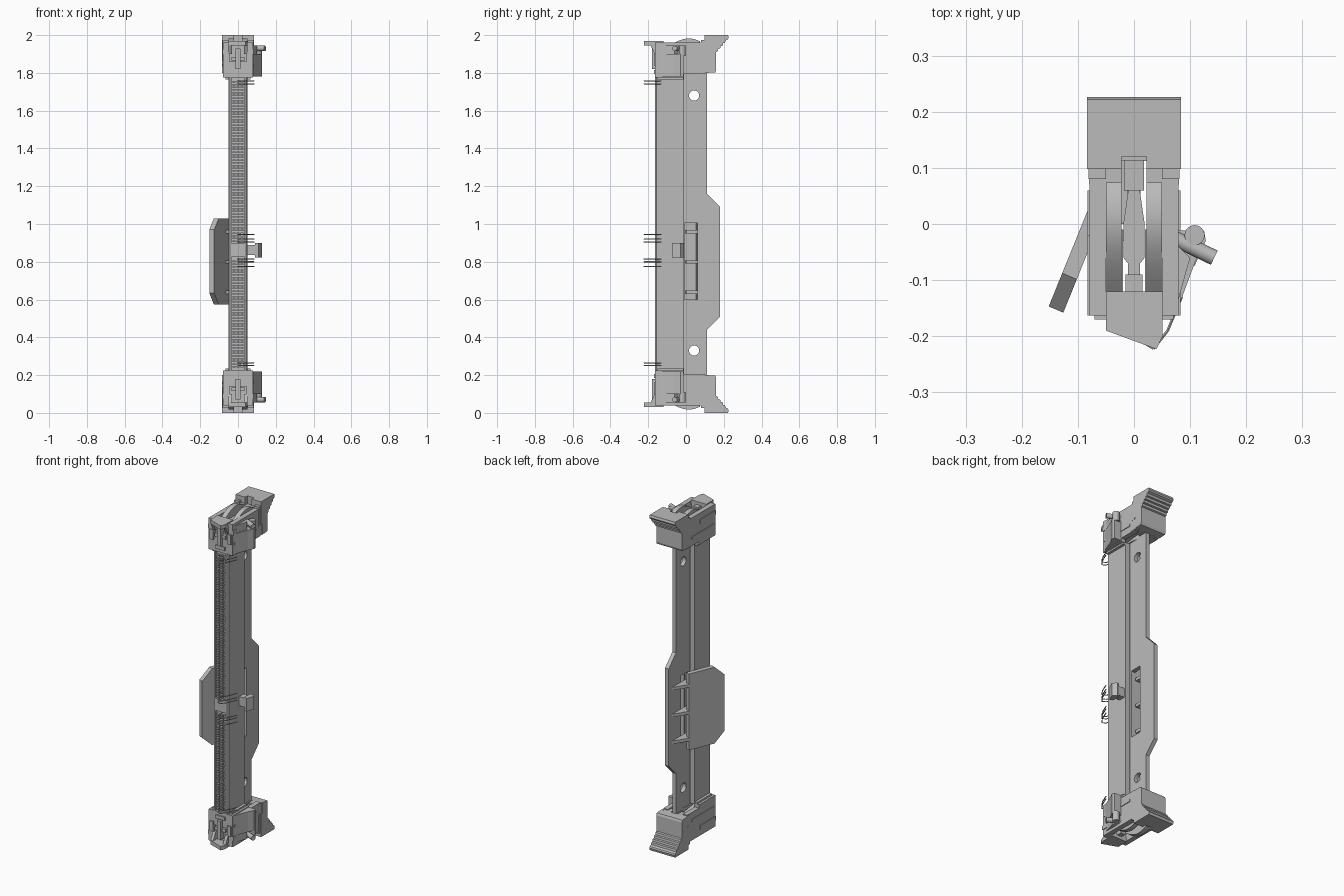
import bpy, bmesh, math
from mathutils import Vector, Matrix

cube = bpy.data.objects.get("Cube")
if cube:
    bpy.data.objects.remove(cube)

grey = bpy.data.materials.new("plain_grey")
grey.use_nodes = True
grey.diffuse_color = (0.5, 0.5, 0.5, 1)
grey.node_tree.nodes["Principled BSDF"].inputs["Base Color"].default_value = (0.5, 0.5, 0.5, 1)


def prism(axis, pts, lo, hi):
    """Extrude a profile: axis z takes (x, y), axis x takes (y, z)."""
    def build(bm):
        def place(p, d):
            return (p[0], p[1], d) if axis == "z" else (d, p[0], p[1])
        a = [bm.verts.new(place(p, lo)) for p in pts]
        b = [bm.verts.new(place(p, hi)) for p in pts]
        bm.faces.new(a)
        bm.faces.new(b[::-1])
        for i in range(len(a)):
            j = (i + 1) % len(a)
            bm.faces.new((a[i], b[i], b[j], a[j]))
    return build


def box(x0, x1, y0, y1, z0, z1):
    return prism("z", [(x0, y0), (x1, y0), (x1, y1), (x0, y1)], z0, z1)


def rod(p0, p1, r, sides=12):
    def build(bm):
        a, b = Vector(p0), Vector(p1)
        turn = (b - a).to_track_quat("Z", "Y").to_matrix().to_4x4()
        bmesh.ops.create_cone(bm, cap_ends=True, segments=sides, radius1=r, radius2=r,
                              depth=(b - a).length, matrix=Matrix.Translation((a + b) / 2) @ turn)
    return build


def part(name, solids, both_ends=False, smooth=False):
    bm = bmesh.new()
    for s in solids:
        s(bm)
    if both_ends:  # repeat upside down at the lower end
        copy = bmesh.ops.duplicate(bm, geom=bm.verts[:] + bm.edges[:] + bm.faces[:])
        for v in copy["geom"]:
            if isinstance(v, bmesh.types.BMVert):
                v.co.z = 2 - v.co.z
    bmesh.ops.recalc_face_normals(bm, faces=bm.faces[:])
    me = bpy.data.meshes.new(name)
    bm.to_mesh(me)
    bm.free()
    me.materials.append(grey)
    ob = bpy.data.objects.new(name, me)
    bpy.context.collection.objects.link(ob)
    if smooth:
        bpy.ops.object.select_all(action="DESELECT")
        ob.select_set(True)
        bpy.context.view_layer.objects.active = ob
        bpy.ops.object.shade_smooth_by_angle(angle=math.radians(35))
    return ob


def cut(ob, solids):
    for i, s in enumerate(solids):
        c = part("cutter", [s])
        m = ob.modifiers.new("cut", "BOOLEAN")
        m.operation, m.solver, m.object = "DIFFERENCE", "EXACT", c
        bpy.context.view_layer.update()
        dg = bpy.context.evaluated_depsgraph_get()
        me = bpy.data.meshes.new_from_object(ob.evaluated_get(dg))
        ob.modifiers.clear()
        ob.data = me
        bpy.data.objects.remove(c)


def both_sides(x0, x1, *rest):
    return [box(x0, x1, *rest), box(-x1, -x0, *rest)]


# Long housing: channel with a grooved front and a slot down the middle
outline = [(-0.05, -0.01), (-0.05, -0.155), (-0.042, -0.165), (-0.034, -0.165), (-0.034, -0.15),
           (0.034, -0.15), (0.034, -0.165), (0.042, -0.165), (0.05, -0.155), (0.05, -0.01),
           (0.02, -0.01), (0.02, -0.12), (-0.02, -0.12), (-0.02, -0.01)]
part("housing", [prism("z", outline, 0.22, 1.78),
                 box(-0.034, 0.034, -0.165, -0.145, 0.825, 0.9)])

# Rows of contacts in the front groove
contacts = []
for z0, z1 in ((0.24, 0.82), (0.905, 1.765)):
    for i in range(int((z1 - z0) / 0.0143)):
        z = z0 + i * 0.0143
        for x in (-0.022, 0, 0.022):
            contacts.append(box(x - 0.008, x + 0.008, -0.163, -0.148, z, z + 0.008))
part("contacts", contacts)

# Hooked pins in small groups
pins = []
path = [(0.0, -0.15), (0.015, -0.21), (0.035, -0.222), (0.06, -0.19), (0.085, -0.13)]
for z in (0.25, 0.265, 0.775, 0.8, 0.815, 0.905, 0.92, 0.945, 1.742, 1.758):
    for a, b in zip(path, path[1:]):
        pins.append(rod((*a, z), (*b, z), 0.0028, 6))
part("hooked_pins", pins)

# Back plate with bulge, screw holes and window
T = 0.012
plate = part("back_plate", [prism("x", [
    (-0.06, 0.2), (0.112, 0.2), (0.112, 0.44), (0.18, 0.51), (0.18, 1.09), (0.112, 1.16),
    (0.112, 1.8), (-0.06, 1.8)], -T, T)])
cut(plate, [rod((-0.1, 0.043, z), (0.1, 0.043, z), 0.027, 24) for z in (0.33, 1.68)]
    + [box(-0.1, 0.1, -0.008, 0.062, 0.6, 1.005)])

# Tilted side wing with clipped outer corners
along, across = Vector((-0.086, -0.212, 0)), Vector((0.026, -0.011, 0))
root = Vector((-0.066, 0.065, 0))


def wing_build(bm):
    shape = [(0, 0.575), (0.72, 0.575), (1, 0.635), (1, 0.97), (0.72, 1.03), (0, 1.03)]
    layers = [[bm.verts.new(root + along * t + off + Vector((0, 0, z))) for t, z in shape]
              for off in (Vector(), across)]
    bm.faces.new(layers[0])
    bm.faces.new(layers[1][::-1])
    for i in range(6):
        j = (i + 1) % 6
        bm.faces.new((layers[0][i], layers[1][i], layers[1][j], layers[0][j]))


part("side_wing", [wing_build])
rib = [(-T, 0.15), (-T, 0.0), (-0.05, 0.0), (-0.09, -0.01), (-0.066, 0.065)]
part("wing_ribs", [prism("z", rib, z, z + 0.018) for z in (0.63, 0.79, 0.95)]
     + [box(-0.05, -T, -0.03, -0.012, 0.6, 1.005)])

# Small clip on the side of the housing
part("side_clip", [box(0.045, 0.095, -0.06, -0.02, 0.835, 0.89),
                   prism("z", [(0.09, -0.065), (0.108, -0.075), (0.127, -0.03), (0.105, -0.01),
                               (0.09, -0.015)], 0.822, 0.9)])

# End frames around both ends of the housing
frame = (both_sides(0.05, 0.079, -0.163, -0.01, 1.775, 1.962)
         + both_sides(0.05, 0.079, -0.012, 0.1, 1.795, 1.962)
         + both_sides(0.022, 0.08, 0.07, 0.114, 1.8, 1.962)
         + [box(-0.052, 0.052, -0.163, -0.125, 1.775, 1.86),
            box(-0.052, 0.052, -0.15, -0.125, 1.85, 1.95)]
         + both_sides(0.05, 0.083, -0.163, -0.02, 1.90, 1.925)
         + both_sides(0.05, 0.083, -0.15, 0.06, 1.835, 1.85))
part("end_frame", frame, True)

# Tapered shoulder between housing and end frame
part("shoulder", both_sides(0.045, 0.066, -0.15, -0.012, 1.765, 1.78), True)

# Slanted front lip and its supports
lip = [(-0.05, -0.16), (-0.05, -0.19), (0.04, -0.223), (0.051, -0.2), (0.051, -0.16)]
part("front_lip", [prism("z", lip, 1.945, 1.968), box(-0.05, 0.052, -0.165, -0.12, 1.945, 1.968)]
     + [prism("x", [(-0.15, 1.90), (-0.165, 1.90), (-0.19, 1.95), (-0.15, 1.95)], x, x + 0.018)
        for x in (-0.05, 0.032)], True)

# Latch blocks on the front face
part("front_latch", [box(-0.035, 0.035, -0.17, -0.15, 1.865, 1.885),
                     box(-0.012, 0.012, -0.18, -0.15, 1.82, 1.93),
                     box(-0.07, -0.045, -0.17, -0.15, 1.84, 1.9),
                     box(0.045, 0.07, -0.17, -0.15, 1.84, 1.9),
                     box(-0.03, 0.03, -0.17, -0.15, 1.795, 1.815)], True)

# Arched spring arms in the end openings
arch = [(-0.126 + 0.2 * t / 14, 1.9 + 0.082 * math.sin(math.radians(8 + 117 * t / 14)))
        for t in range(15)]
arm = [(-0.126, 1.785)] + arch + [(0.074, 1.81)]
part("spring_arms", [prism("x", arm, 0.022, 0.05), prism("x", arm, -0.05, -0.022)], True, True)

# Tapered centre bar
bar = [(0.01, 0.062), (0.019, 0.0), (0.019, -0.06), (0.011, -0.07), (0.011, -0.126)]
part("centre_bar", [prism("z", bar + [(-x, y) for x, y in bar[::-1]], 1.79, 1.93),
                    box(-0.018, 0.018, 0.06, 0.114, 1.8, 1.955),
                    box(-0.015, 0.015, -0.13, -0.09, 1.8, 1.95)], True)

# Stepped pull handle at the rear of each end
steps = [(0.098, 1.865), (0.112, 1.865), (0.112, 1.8), (0.155, 1.803), (0.16, 1.815), (0.16, 1.91)]
for i in range(4):
    steps += [(0.168 + 0.013 * i, 1.914 + 0.015 * i), (0.17 + 0.013 * i, 1.927 + 0.015 * i)]
steps += [(0.222, 1.978), (0.226, 1.986), (0.222, 2.0)]
side = steps + [(0.098, 2.0)]
centre = steps + [(0.122, 1.865), (0.122, 2.0)]
handle = part("pull_handle", [prism("x", side, -0.084, 0.084)], True)
cut(handle, [box(-0.022, 0.022, 0.05, 0.12, 1.85, 2.1), box(-0.022, 0.022, 0.05, 0.12, -0.1, 0.15)])
part("handle_shoulder", both_sides(0.05, 0.081, 0.08, 0.115, 1.86, 1.975), True)

# Wedge guard and angled peg on the left side
guard = [(0.07, -0.012), (0.125, -0.012), (0.128, -0.03), (0.11, -0.065), (0.074, -0.162), (0.05, -0.163)]
part("side_guard", [prism("z", guard, 1.78, 1.9),
                    prism("z", [(0.07, -0.03), (0.1, -0.06), (0.075, -0.15), (0.07, -0.15)], 1.9, 1.945)], True)
part("side_peg", [rod((0.07, -0.025, 1.93), (0.143, -0.06, 1.93), 0.014, 16),
                  rod((0.108, -0.02, 1.89), (0.108, -0.02, 1.945), 0.018, 16)], True, True)
